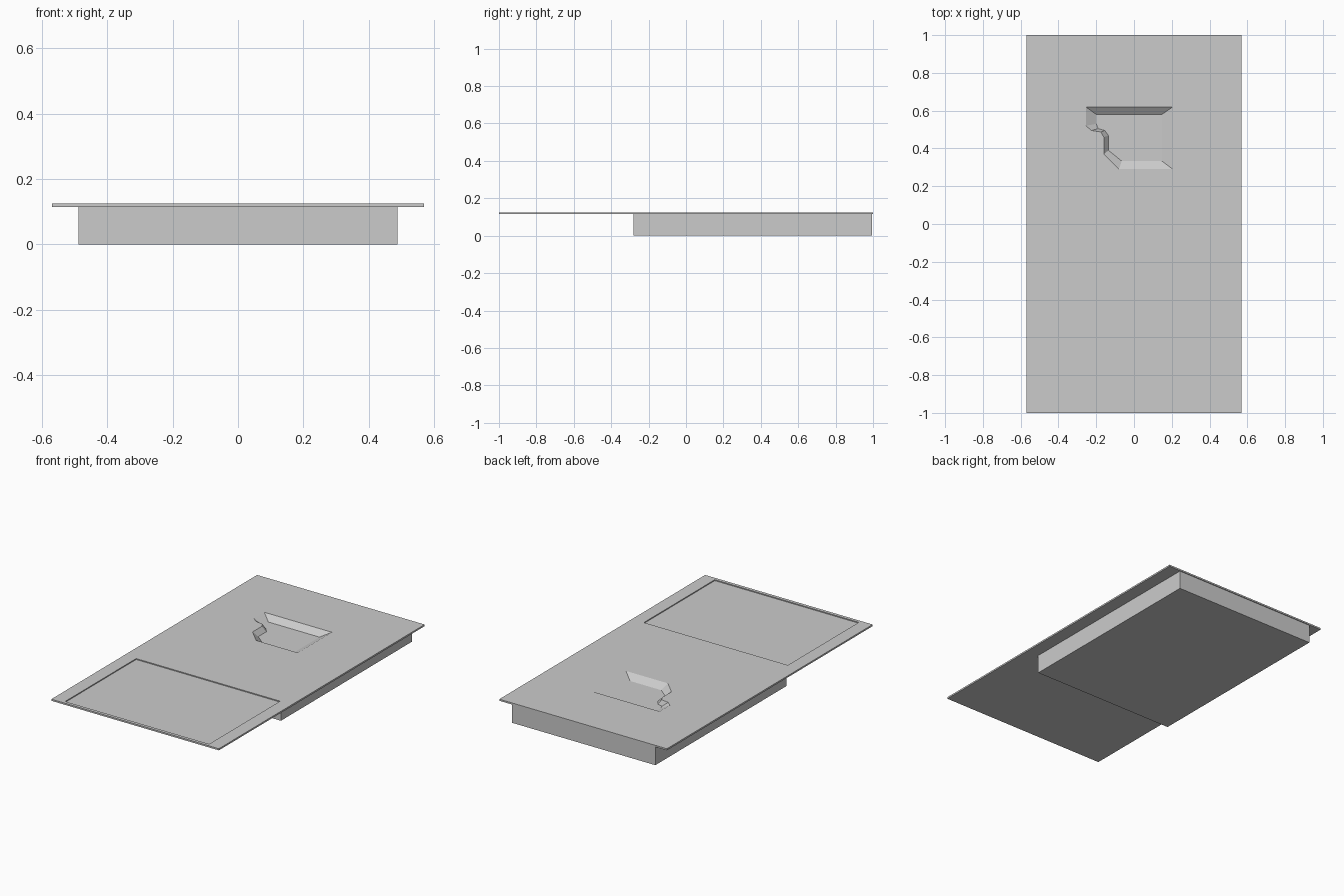
import bpy, bmesh

if "Cube" in bpy.data.objects:
    bpy.data.objects.remove(bpy.data.objects["Cube"])

TOP, UNDER = 0.125, 0.115


def rect(x, y0, y1):
    return [(-x, y0), (x, y0), (x, y1), (-x, y1)]


def add_loop(bm, pts, z):
    verts = [bm.verts.new((x, y, z)) for x, y in pts]
    edges = [bm.edges.new((verts[i - 1], verts[i])) for i in range(len(verts))]
    return verts, edges


def fill(bm, *loops):
    # Flat face bounded by an outer loop and any holes
    edges = [e for loop in loops for e in loop[1]]
    bmesh.ops.triangle_fill(bm, use_beauty=True, use_dissolve=False,
                            edges=edges, normal=(0, 0, 1))


def walls(bm, a, b):
    for i in range(len(a[0])):
        bm.faces.new((a[0][i - 1], a[0][i], b[0][i], b[0][i - 1]))


def finish(bm, name):
    bmesh.ops.recalc_face_normals(bm, faces=bm.faces)
    mesh = bpy.data.meshes.new(name)
    bm.to_mesh(mesh)
    bm.free()
    obj = bpy.data.objects.new(name, mesh)
    bpy.context.collection.objects.link(obj)
    return obj


# Outline of the grip recess at the surface and at its floor
grip_rim = [(-.255, .62), (.205, .62), (.205, .29), (-.08, .29), (-.16, .37),
            (-.16, .46), (-.175, .487), (-.225, .495), (-.255, .52)]
grip_floor = [(-.2, .58), (.148, .58), (.148, .333), (-.065, .333), (-.135, .39),
              (-.135, .468), (-.155, .495), (-.19, .505), (-.2, .53)]

# Cover plate with a sloped grip recess and a shallow window recess
bm = bmesh.new()
outer = add_loop(bm, rect(.57, -1, 1), TOP)
rim = add_loop(bm, grip_rim, TOP)
window = add_loop(bm, rect(.49, -.98, -.29), TOP)
fill(bm, outer, rim, window)

floor = add_loop(bm, grip_floor, TOP - 0.03)
walls(bm, rim, floor)
fill(bm, floor)

sill = add_loop(bm, rect(.49, -.98, -.29), TOP - 0.006)
walls(bm, window, sill)
fill(bm, sill)

# Plate edge and underside, open where the body joins
under = add_loop(bm, rect(.57, -1, 1), UNDER)
joint = add_loop(bm, rect(.488, -.28, .995), UNDER)
walls(bm, outer, under)
fill(bm, under, joint)
finish(bm, "cover_plate")

# Box body beneath the rear part of the plate, open at the joint
bm = bmesh.new()
upper = add_loop(bm, rect(.488, -.28, .995), UNDER)
lower = add_loop(bm, rect(.488, -.28, .995), 0)
walls(bm, upper, lower)
fill(bm, lower)
finish(bm, "box_body")
